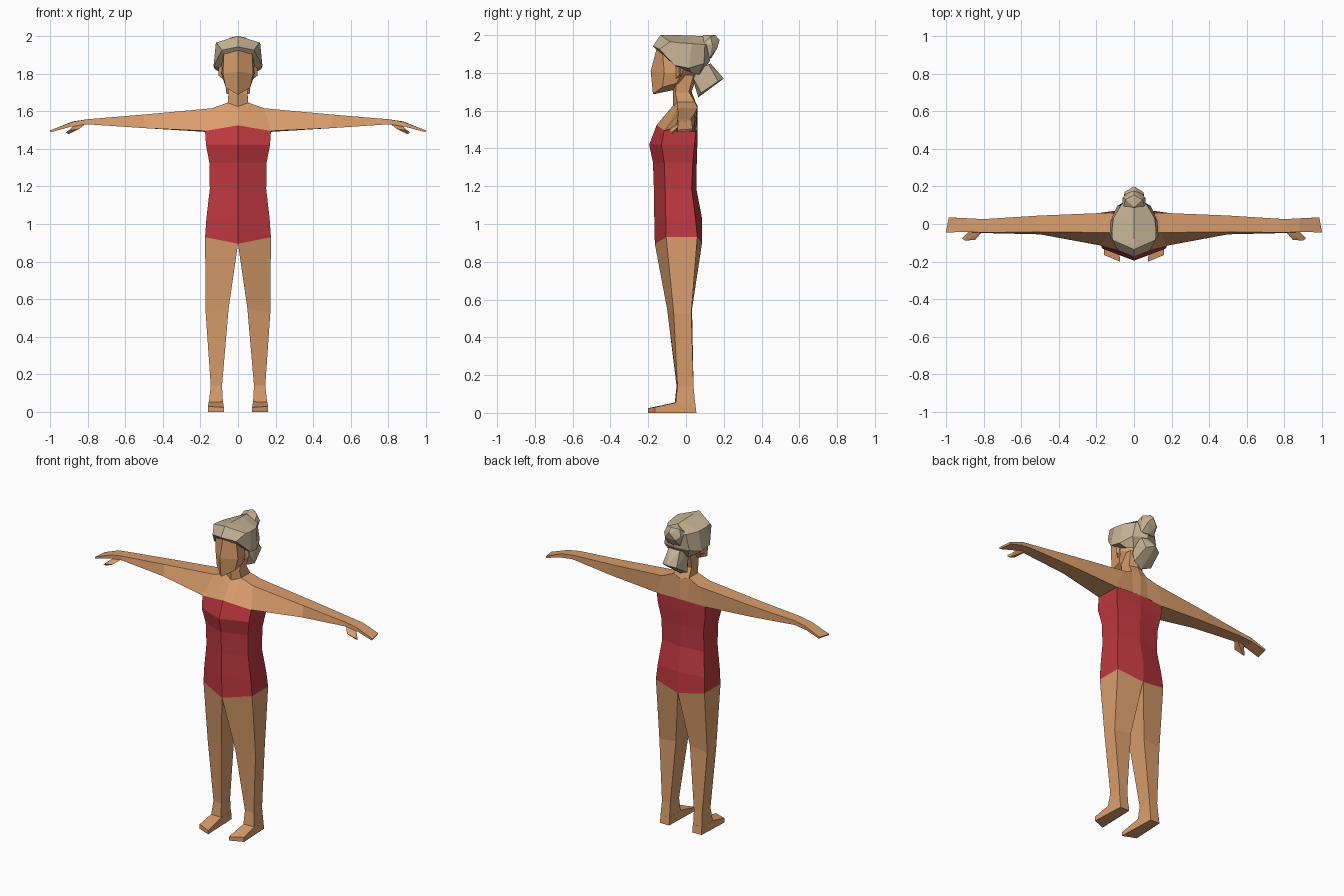
import bpy, bmesh


def material(name, rgb):
    m = bpy.data.materials.new(name)
    m.diffuse_color = (*rgb, 1)
    return m


SKIN = material("skin", (0.70, 0.34, 0.15))
RED = material("red_fabric", (0.52, 0.04, 0.05))
BLOND = material("hair", (0.56, 0.45, 0.30))


def finish(bm, name, mat):
    bmesh.ops.remove_doubles(bm, verts=bm.verts, dist=0.0005)
    bmesh.ops.dissolve_degenerate(bm, edges=bm.edges, dist=0.0005)
    bmesh.ops.recalc_face_normals(bm, faces=bm.faces)
    me = bpy.data.meshes.new(name)
    bm.to_mesh(me)
    bm.free()
    me.materials.append(mat)
    ob = bpy.data.objects.new(name, me)
    bpy.context.collection.objects.link(ob)
    return ob


def loft(name, rings, mat, closed=False, cap_end=False):
    """Skin a stack of sections on the +x side and mirror it to -x."""
    bm = bmesh.new()
    for s in (1, -1):
        loops = [[bm.verts.new((s * x, y, z)) for x, y, z in r] for r in rings]
        for a, b in zip(loops, loops[1:]):
            n = len(a)
            for i in range(n if closed else n - 1):
                j = (i + 1) % n
                bm.faces.new((a[i], a[j], b[j], b[i]))
        if cap_end:
            bm.faces.new(loops[-1])
    return finish(bm, name, mat)


def hull(name, pts, mat, sides=(1,)):
    """Faceted lump around points; sides=(1, -1) makes it symmetric."""
    bm = bmesh.new()
    for p in {(s * x, y, z) for s in sides for x, y, z in pts}:
        bm.verts.new(p)
    r = bmesh.ops.convex_hull(bm, input=bm.verts)
    junk = {g for g in r["geom_interior"] + r["geom_unused"]
            if isinstance(g, bmesh.types.BMVert)}
    bmesh.ops.delete(bm, geom=list(junk), context='VERTS')
    return finish(bm, name, mat)


# swimsuit: half width, y of front centre / front side / back side / back centre, z side, z centre
suit = [(.175, -.165, -.105, .060, .085, .93, .895),
        (.168, -.168, -.107, .050, .085, 1.03, 1.03),
        (.150, -.170, -.110, .030, .055, 1.185, 1.185),
        (.152, -.175, -.115, .036, .057, 1.325, 1.325),
        (.170, -.195, -.130, .045, .060, 1.42, 1.42),
        (.175, -.155, -.115, .052, .060, 1.495, 1.525)]
loft("swimsuit", [[(0, fc, zc), (w, fs, zs), (w, bs, zs), (0, bc, min(zc, 1.495))]
                  for w, fc, fs, bs, bc, zs, zc in suit], RED)

# legs: inner front, outer front, outer back, inner back
loft("legs", [
    [(0, -.165, .895), (.175, -.105, .93), (.175, .06, .93), (0, .085, .9)],
    [(.05, -.10, .55), (.172, -.065, .53), (.172, .028, .53), (.05, .032, .55)],
    [(.085, -.05, .14), (.145, -.045, .14), (.145, .04, .14), (.085, .04, .14)],
    [(.08, -.06, .05), (.155, -.055, .05), (.15, .05, .03), (.085, .05, .03)],
], SKIN, closed=True)

# feet
foot = [(.075, -.2, 0), (.16, -.165, 0), (.075, -.2, .025), (.16, -.165, .03),
        (.08, -.06, .055), (.155, -.05, .055), (.083, .055, 0), (.15, .055, 0),
        (.084, .049, .05), (.148, .049, .05)]
for label, s in (("left", 1), ("right", -1)):
    hull(label + "_foot", foot, SKIN, (s,))
    # thumb and ear on the same side
    hull(label + "_thumb", [(.81, -.045, 1.532), (.81, -.02, 1.535), (.87, -.03, 1.525),
                            (.845, -.085, 1.505), (.90, -.088, 1.497), (.915, -.075, 1.485),
                            (.90, -.07, 1.478), (.83, -.03, 1.52)], SKIN, (s,))
    hull(label + "_ear", [(.08, -.06, 1.84), (.105, -.04, 1.85), (.105, -.035, 1.79),
                          (.08, -.055, 1.77), (.08, -.02, 1.84), (.08, -.025, 1.78)], SKIN, (s,))

# shoulders, arms and hands: lower front, upper front, upper back, lower back
loft("shoulders_and_arms", [
    [(0, -.155, 1.525), (0, -.07, 1.625), (0, .06, 1.63), (0, .06, 1.495)],
    [(.055, -.143, 1.515), (.055, -.045, 1.645), (.055, .048, 1.645), (.055, .058, 1.495)],
    [(.175, -.115, 1.495), (.14, -.045, 1.615), (.13, .06, 1.615), (.175, .052, 1.49)],
    [(.5, -.055, 1.51), (.5, -.042, 1.582), (.5, .045, 1.582), (.5, .045, 1.51)],
    [(.8, -.048, 1.53), (.8, -.045, 1.557), (.8, .026, 1.557), (.8, .026, 1.53)],
    [(.89, -.042, 1.517), (.88, -.042, 1.543), (.88, .03, 1.545), (.89, .03, 1.52)],
    [(.995, -.045, 1.488), (1.0, -.045, 1.498), (.985, .035, 1.503), (.98, .035, 1.493)],
], SKIN, closed=True, cap_end=True)

# neck
loft("neck", [
    [(0, -.07, 1.62), (.055, -.045, 1.643), (.055, .048, 1.643), (0, .06, 1.62)],
    [(0, -.07, 1.69), (.05, -.055, 1.69), (.05, .015, 1.70), (0, .03, 1.70)],
    [(0, -.06, 1.79), (.06, -.05, 1.79), (.06, .04, 1.79), (0, .06, 1.79)],
], SKIN)

# head: from the underside of the jaw up to the hairline
loft("head", [
    [(0, -.17, 1.687), (0, -.11, 1.70), (0, -.06, 1.71), (0, -.04, 1.72)],
    [(0, -.175, 1.687), (.065, -.125, 1.725), (.07, -.05, 1.745), (0, -.03, 1.725)],
    [(0, -.187, 1.81), (.08, -.115, 1.80), (.09, -.02, 1.80), (0, .06, 1.80)],
    [(0, -.155, 1.93), (.075, -.125, 1.91), (.09, 0, 1.90), (0, .09, 1.90)],
], SKIN)

# hair cap: inner brim, outer brim, crown, parting ridge
loft("hair_cap", [
    [(0, -.15, 1.915), (.075, -.13, 1.905), (.09, -.04, 1.83), (.085, .03, 1.80), (.06, .07, 1.79), (0, .07, 1.79)],
    [(0, -.175, 1.942), (.085, -.14, 1.925), (.13, -.06, 1.84), (.125, .015, 1.825), (.09, .095, 1.85), (0, .125, 1.86)],
    [(0, -.135, 2), (.115, -.085, 1.965), (.118, -.04, 1.96), (.11, .03, 1.955), (.07, .10, 1.95), (0, .15, 1.96)],
    [(0, -.135, 2), (0, -.08, 2), (0, -.04, 2), (0, .04, 1.997), (0, .10, 1.995), (0, .14, 2)],
], BLOND)

# hair bun
hull("hair_bun", [(0, .09, 2), (0, .155, 2), (.045, .13, 1.99), (0, .178, 1.975), (.06, .14, 1.95),
                  (.035, .165, 1.93), (.045, .125, 1.88), (0, .135, 1.88), (.06, .08, 1.95)],
     BLOND, (1, -1))

# ponytail
hull("ponytail", [(0, .13, 1.85), (.04, .12, 1.845), (.055, .06, 1.82), (0, .2, 1.77),
                  (.05, .17, 1.755), (.065, .08, 1.695), (0, .065, 1.67), (.045, .04, 1.77),
                  (0, .035, 1.77)], BLOND, (1, -1))
